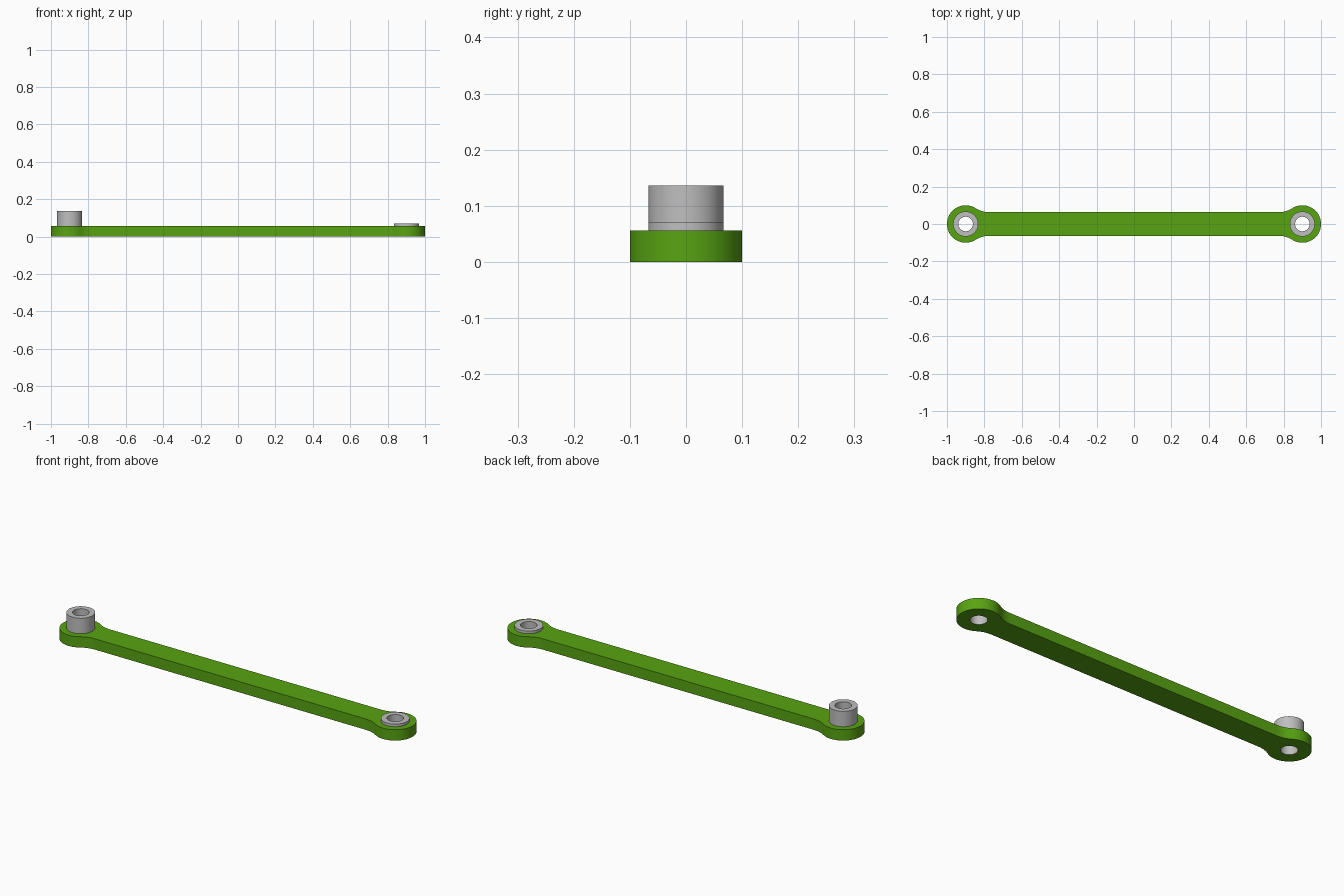
import bpy, bmesh, math
from mathutils import Vector

if "Cube" in bpy.data.objects:
    bpy.data.objects.remove(bpy.data.objects["Cube"])

END_X, END_R, HALF_W, FILLET_R = 0.9, 0.1, 0.063, 0.13
PLATE_H, BORE_R, BOSS_R, SEG = 0.056, 0.039, 0.067, 48


def material(name, rgb):
    m = bpy.data.materials.new(name)
    m.diffuse_color = (*rgb, 1)
    m.use_nodes = True
    m.node_tree.nodes["Principled BSDF"].inputs["Base Color"].default_value = m.diffuse_color
    return m


green = material("green", (0.098, 0.371, 0.006))
grey = material("grey", (0.52, 0.52, 0.52))


def arc(cx, cy, r, a0, a1, n):
    return [(cx + r * math.cos(a0 + (a1 - a0) * i / n),
             cy + r * math.sin(a0 + (a1 - a0) * i / n)) for i in range(n + 1)]


def circle(cx, r):
    return arc(cx, 0, r, 0, math.tau, SEG)[:-1]


def extruded_part(name, loops, z0, z1, mats, is_bore=None):
    """Extrude an outline with holes; the first loop is the outside."""
    bm = bmesh.new()
    levels = []
    for z in (z0, z1):
        edges, rings = [], []
        for loop in loops:
            ring = [bm.verts.new((x, y, z)) for x, y in loop]
            edges += [bm.edges.new((ring[i - 1], ring[i])) for i in range(len(ring))]
            rings.append(ring)
        bmesh.ops.triangle_fill(bm, edges=edges, use_beauty=True,
                                normal=Vector((0, 0, 1)))
        levels.append(rings)
    for low, high in zip(*levels):
        for i in range(len(low)):
            f = bm.faces.new((low[i - 1], low[i], high[i], high[i - 1]))
            if is_bore and is_bore(f.calc_center_median()):
                f.material_index = 1
    bmesh.ops.recalc_face_normals(bm, faces=bm.faces)
    mesh = bpy.data.meshes.new(name)
    bm.to_mesh(mesh)
    bm.free()
    for m in mats:
        mesh.materials.append(m)
    ob = bpy.data.objects.new(name, mesh)
    bpy.context.collection.objects.link(ob)
    bpy.ops.object.select_all(action='DESELECT')
    ob.select_set(True)
    bpy.context.view_layer.objects.active = ob
    bpy.ops.object.shade_smooth_by_angle(angle=math.radians(30))
    return ob


# Link bar outline: round eyes blended into a narrower shank by fillets
fy = HALF_W + FILLET_R
dx = math.sqrt((END_R + FILLET_R) ** 2 - fy ** 2)
touch = math.atan2(fy, -dx)
right = arc(END_X, 0, END_R, -touch, touch, 40)
right += arc(END_X - dx, fy, FILLET_R, touch - math.pi, -math.pi / 2, 8)[1:]
right = [(x, -y) for x, y in reversed(right[41:])] + right
outline = right + [(-x, -y) for x, y in right]

extruded_part("link_bar", [outline, circle(END_X, BORE_R), circle(-END_X, BORE_R)],
              0, PLATE_H, [green, grey],
              lambda c: math.hypot(abs(c.x) - END_X, c.y) < 0.05)

# Tubular bosses: tall on the left, low on the right
for name, x, top in (("tall_boss", -END_X, 0.136), ("low_boss", END_X, 0.07)):
    extruded_part(name, [circle(x, BOSS_R), circle(x, BORE_R)], PLATE_H, top, [grey])
